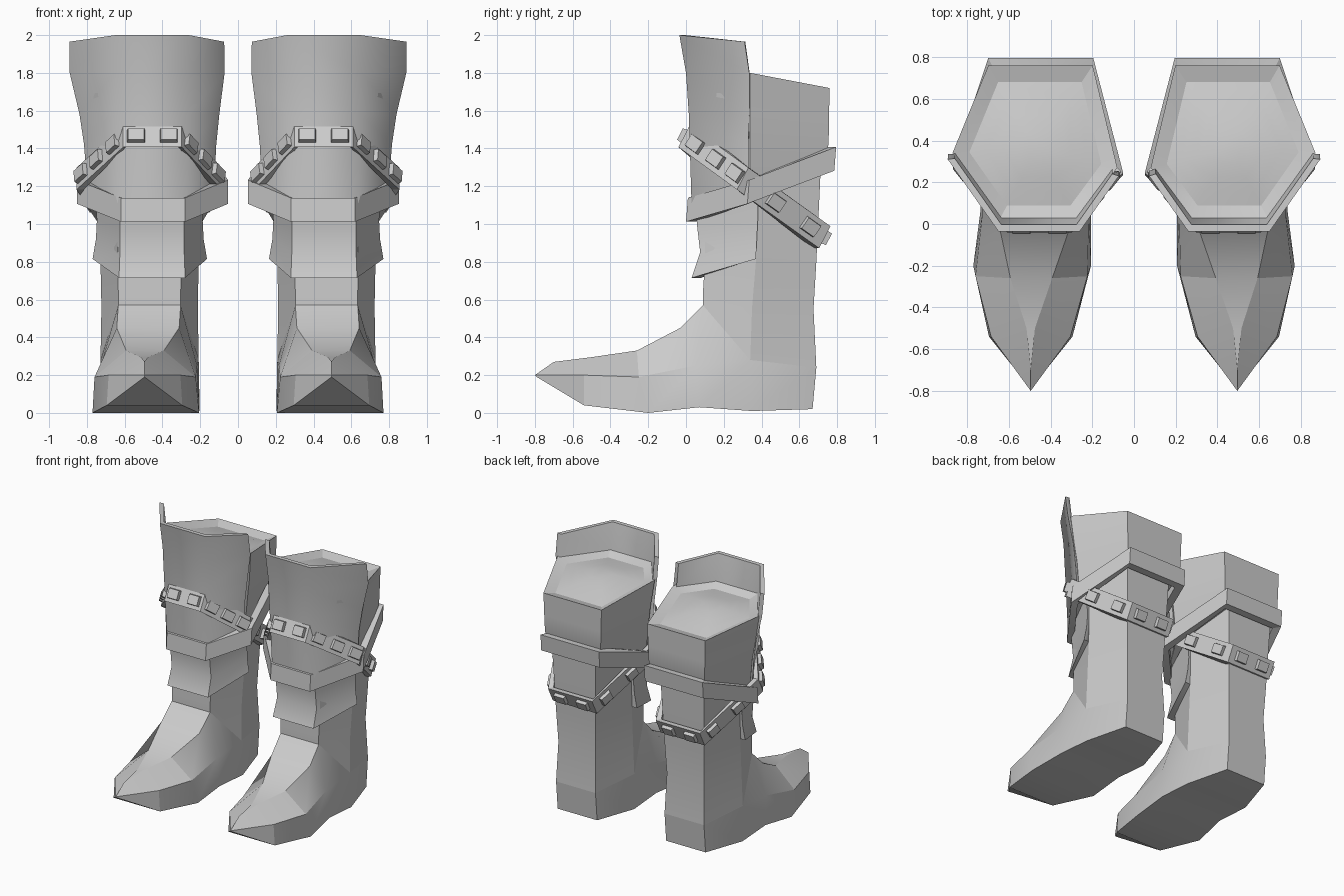
import bpy, bmesh, math
from mathutils import Vector, Matrix

if "Cube" in bpy.data.objects:
    bpy.data.objects.remove(bpy.data.objects["Cube"])

MID = Vector((0.465, 0.36, 0))  # vertical axis of one boot

grey = bpy.data.materials.new("grey leather")
grey.diffuse_color = (0.6, 0.6, 0.6, 1)
grey.use_nodes = True
grey.node_tree.nodes["Principled BSDF"].inputs["Base Color"].default_value = grey.diffuse_color


def centre(y):
    """Centre line of the boot: the toe points slightly outward."""
    return .495 - .027 * min(1, max(0, (y + .3) / .4))


def finish(name, bm, angle=35):
    """Turn a bmesh into a mirrored, shaded part."""
    bmesh.ops.remove_doubles(bm, verts=bm.verts, dist=1e-5)
    bmesh.ops.recalc_face_normals(bm, faces=bm.faces)
    me = bpy.data.meshes.new(name)
    bm.to_mesh(me)
    bm.free()
    me.materials.append(grey)
    ob = bpy.data.objects.new(name, me)
    bpy.context.collection.objects.link(ob)
    bpy.ops.object.select_all(action='DESELECT')
    ob.select_set(True)
    bpy.context.view_layer.objects.active = ob
    bpy.ops.object.shade_smooth_by_angle(angle=math.radians(angle))
    ob.modifiers.new("Other boot", 'MIRROR').use_axis[0] = True
    return ob


def loft(name, rings, wrap=False, caps=True, angle=35):
    """Skin closed rings of equal point count."""
    bm = bmesh.new()
    vs = [[bm.verts.new(p) for p in r] for r in rings]
    n = len(vs[0])
    for i in range(len(vs) if wrap else len(vs) - 1):
        a, b = vs[i], vs[(i + 1) % len(vs)]
        for j in range(n):
            k = (j + 1) % n
            bm.faces.new((a[j], a[k], b[k], b[j]))
    if caps and not wrap:
        bm.faces.new(vs[0])
        bm.faces.new(vs[-1])
    return finish(name, bm, angle)


def hexring(front, side, back, skew=0.0, mids=None):
    """Six corners from (half width, y, z) of front, side and back."""
    (fw, fy, fz), (sw, sy, sz), (bw, by, bz) = front, side, back
    f, s, b = mids or (centre(fy), centre(sy), centre(by))
    return [Vector(p) for p in (
        (f - fw, fy, fz), (f + fw, fy, fz), (s + sw, sy, sz),
        (b + bw, by, bz), (b - bw, by, bz), (s - sw, sy - skew, sz))]


def toward(p, s):
    """Scale a point around the boot's vertical axis."""
    return Vector((MID.x + (p.x - MID.x) * s, MID.y + (p.y - MID.y) * s, p.z))


def panel(name, rows, skew, s):
    """Thick front shell through side-front-front-side columns."""
    grid = [hexring(f, d, (0.1, 0.7, 0), skew, (.455, m, .455)) for f, d, m in rows]
    cols = []
    for c in (5, 0, 1, 2):
        out = [g[c] for g in grid]
        cols.append(out + [toward(p, s) for p in reversed(out)])
    return loft(name, cols, angle=62)


def band(name, ring, half, s):
    """Closed strap of rectangular section around a hexagon."""
    return loft(name, [[p + half, p - half, toward(p - half, s), toward(p + half, s)]
                       for p in ring], wrap=True, angle=20)


# Foot: sole, welt and upper as three matching half outlines
sole = [(0, -.79, .19), (.20, -.54, .04), (.282, -.2, .0), (.265, .07, .03), (.265, .35, .01), (.17, .67, .02)]
welt = [(0, -.80, .20), (.19, -.54, .20), (.268, -.25, .19), (.255, .05, .25), (.26, .34, .28), (.17, .69, .24)]
upper = [(0, -.70, .27), (.02, -.5, .295), (.10, -.26, .33), (.165, -.03, .45), (.165, .09, .57)]
bm = bmesh.new()


def both(points):
    """Right and left copies of a half outline."""
    return [[bm.verts.new((centre(y) + s * x, y, z)) for x, y, z in points] for s in (1, -1)]


S, W, U = both(sole), both(welt), both(upper)
for h in (0, 1):
    for i in range(5):
        bm.faces.new((S[h][i], S[h][i + 1], W[h][i + 1], W[h][i]))
        if i < 4:
            bm.faces.new((W[h][i], W[h][i + 1], U[h][i + 1], U[h][i]))
for i in range(5):
    bm.faces.new((S[0][i], S[0][i + 1], S[1][i + 1], S[1][i]))
    if i < 4:
        bm.faces.new((U[0][i], U[0][i + 1], U[1][i + 1], U[1][i]))
bm.faces.new((S[0][5], W[0][5], W[1][5], S[1][5]))
bmesh.ops.remove_doubles(bm, verts=bm.verts, dist=1e-5)
bmesh.ops.dissolve_degenerate(bm, dist=1e-5, edges=bm.edges)
finish("foot", bm, 20)

# Lower leg: starts on the slanted ankle line of the foot
loft("leg", [
    hexring((.165, .09, .57), (.26, .34, .28), (.17, .69, .24)),
    hexring((.165, .09, .64), (.255, .35, .56), (.16, .675, .55)),
    hexring((.17, .10, .80), (.26, .37, .80), (.17, .69, .80)),
    hexring((.17, .10, 1.12), (.27, .36, 1.2), (.19, .715, 1.33))], caps=False, angle=25)

# Shin guard: flared front shell
panel("shin_guard", [
    ((.17, .05, 1.09), (.29, .38, 1.18), .467),
    ((.17, .06, .98), (.28, .38, 1.02), .467),
    ((.17, .075, .85), (.285, .375, .92), .467),
    ((.175, .03, .715), (.303, .37, .815), .467)], 0, .85)

# Cuff body with a sunken rim and a domed filling
top = hexring((.19, .02, 1.80), (.395, .34, 1.80), (.25, .76, 1.72), .07, (.455, .475, .448))


def dome(s, crown):
    """Ring of the filling, levelling out toward the crown height."""
    return [Vector((q.x, q.y, p.z * s + crown * (1 - s))) for p in top for q in (toward(p, s),)]


loft("cuff", [
    hexring((.18, .05, 1.08), (.32, .34, 1.18), (.21, .72, 1.32), .05, (.455, .465, .45)),
    hexring((.19, .04, 1.45), (.345, .34, 1.45), (.24, .755, 1.42), .05, (.455, .465, .448)),
    hexring((.19, .03, 1.58), (.365, .34, 1.58), (.245, .757, 1.55), .05, (.455, .47, .448)), top,
    dome(.8, 1.62), dome(.6, 1.735), dome(.4, 1.77), dome(.2, 1.785)], angle=24)

# Tall front shell of the cuff
panel("cuff_front", [
    ((.195, -.035, 2.0), (.41, .31, 1.965), .483),
    ((.195, .0, 1.80), (.41, .335, 1.80), .481),
    ((.195, .015, 1.58), (.37, .335, 1.58), .469),
    ((.19, .02, 1.42), (.35, .33, 1.42), .465),
    ((.18, .03, 1.08), (.335, .33, 1.18), .462)], .08, .92)

# Plain strap rising toward the back
band("strap", hexring((.17, .005, 1.075), (.40, .33, 1.17), (.252, .79, 1.345), .09, (.45, .452, .447)),
     Vector((0, .005, .063)), .86)

# Studded belt falling toward the back
belt = hexring((.155, -.01, 1.465), (.385, .30, 1.24), (.19, .735, .93), .05, (.453, .47, .465))
tilt = Vector((0, .03, .058))
band("studded_belt", belt, tilt, .90)

# Studs: tapered blocks set along each side of the belt
bm = bmesh.new()
for i, spots in enumerate(((.22, .78), (.2, .55, .88), (.4, .82), (.25, .75), (.18, .6), (.12, .45, .8))):
    a, b = belt[i], belt[(i + 1) % 6]
    along = (b - a).normalized()
    out = along.cross(tilt).normalized()
    up = out.cross(along)
    for t in spots:
        m = Matrix((along, up, out)).transposed().to_4x4()
        m.translation = mid = a.lerp(b, t) + out * .002
        block = bmesh.ops.create_cube(bm, size=1, matrix=m @ Matrix.Diagonal((.1, .08, .045, 1)))["verts"]
        for v in block:
            d = v.co - mid
            if d.dot(out) > 0:
                v.co = mid + out * d.dot(out) + (d - out * d.dot(out)) * .85
finish("studs", bm, 20)
